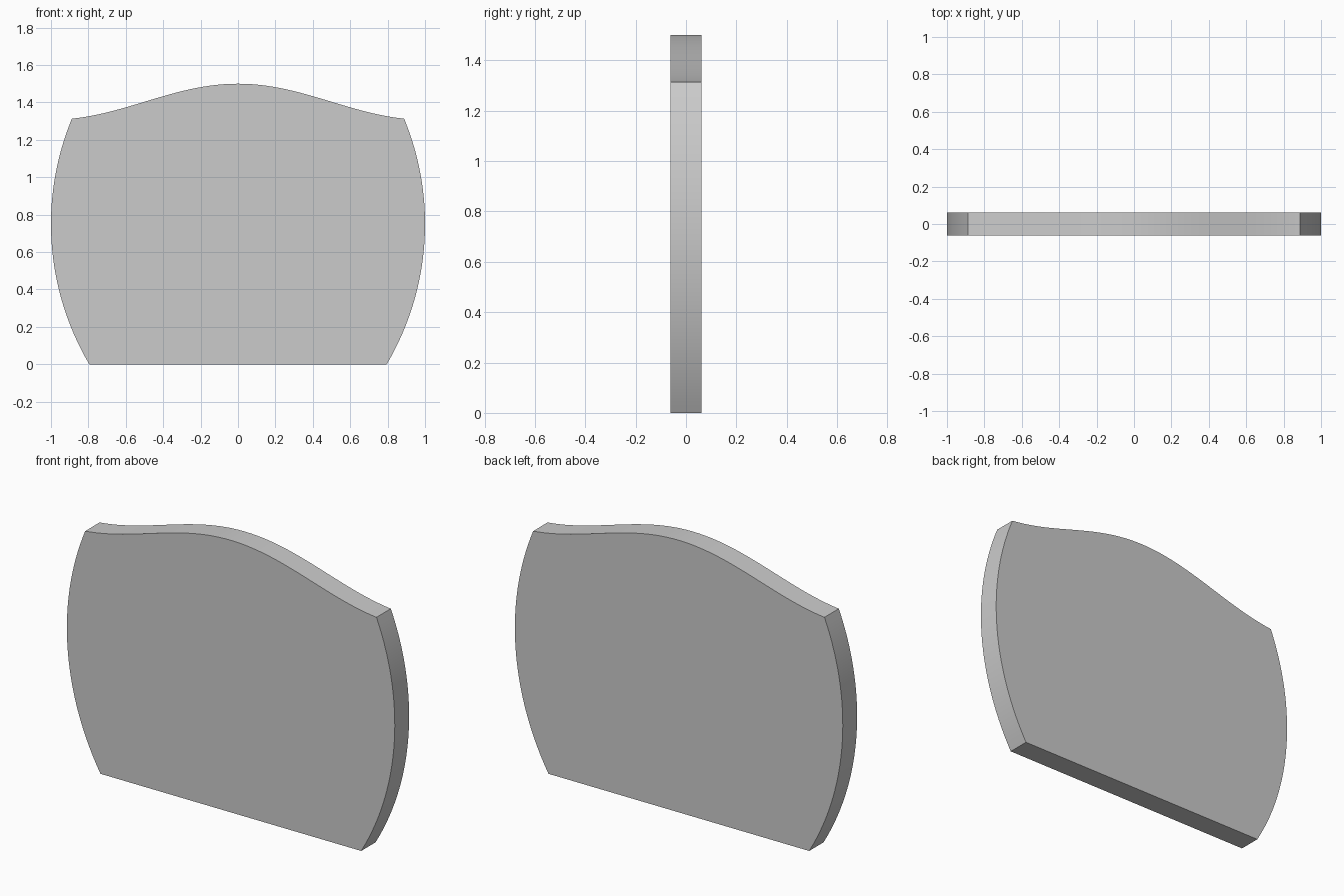
import bpy, bmesh
from math import cos, pi, sqrt

if "Cube" in bpy.data.objects:
    bpy.data.objects.remove(bpy.data.objects["Cube"])

HALF_THICK = 0.0625
R = 1.475                      # radius of the bulging sides
TOP_X, TOP_Z = 0.89, 1.313     # shoulder corner


def side_x(z):
    return 1 - R + sqrt(R * R - (z - 0.75) ** 2)


def top_z(x):
    return 1.5 - 0.0965 * (1 - cos(pi * x))


# Outline: right side going up, wavy top to the left, left side going down
N = 32
right = [(side_x(TOP_Z * i / N), TOP_Z * i / N) for i in range(N + 1)]
xs = [TOP_X * (1 - 2 * i / 48) for i in range(1, 48)]
top = [(x, top_z(x)) for x in xs]
left = [(-x, z) for x, z in reversed(right)]
outline = right + top + left

# Panel: extruded outline
bm = bmesh.new()
face = bm.faces.new([bm.verts.new((x, -HALF_THICK, z)) for x, z in outline])
ext = bmesh.ops.extrude_face_region(bm, geom=[face], use_keep_orig=True)
verts = [g for g in ext["geom"] if isinstance(g, bmesh.types.BMVert)]
bmesh.ops.translate(bm, verts=verts, vec=(0, 2 * HALF_THICK, 0))
bmesh.ops.recalc_face_normals(bm, faces=bm.faces)
mesh = bpy.data.meshes.new("curved_panel")
bm.to_mesh(mesh)
bm.free()
panel = bpy.data.objects.new("curved_panel", mesh)
bpy.context.collection.objects.link(panel)

# Smooth curved rim, sharp corners
bpy.context.view_layer.objects.active = panel
panel.select_set(True)
bpy.ops.object.shade_smooth_by_angle(angle=pi / 6)
